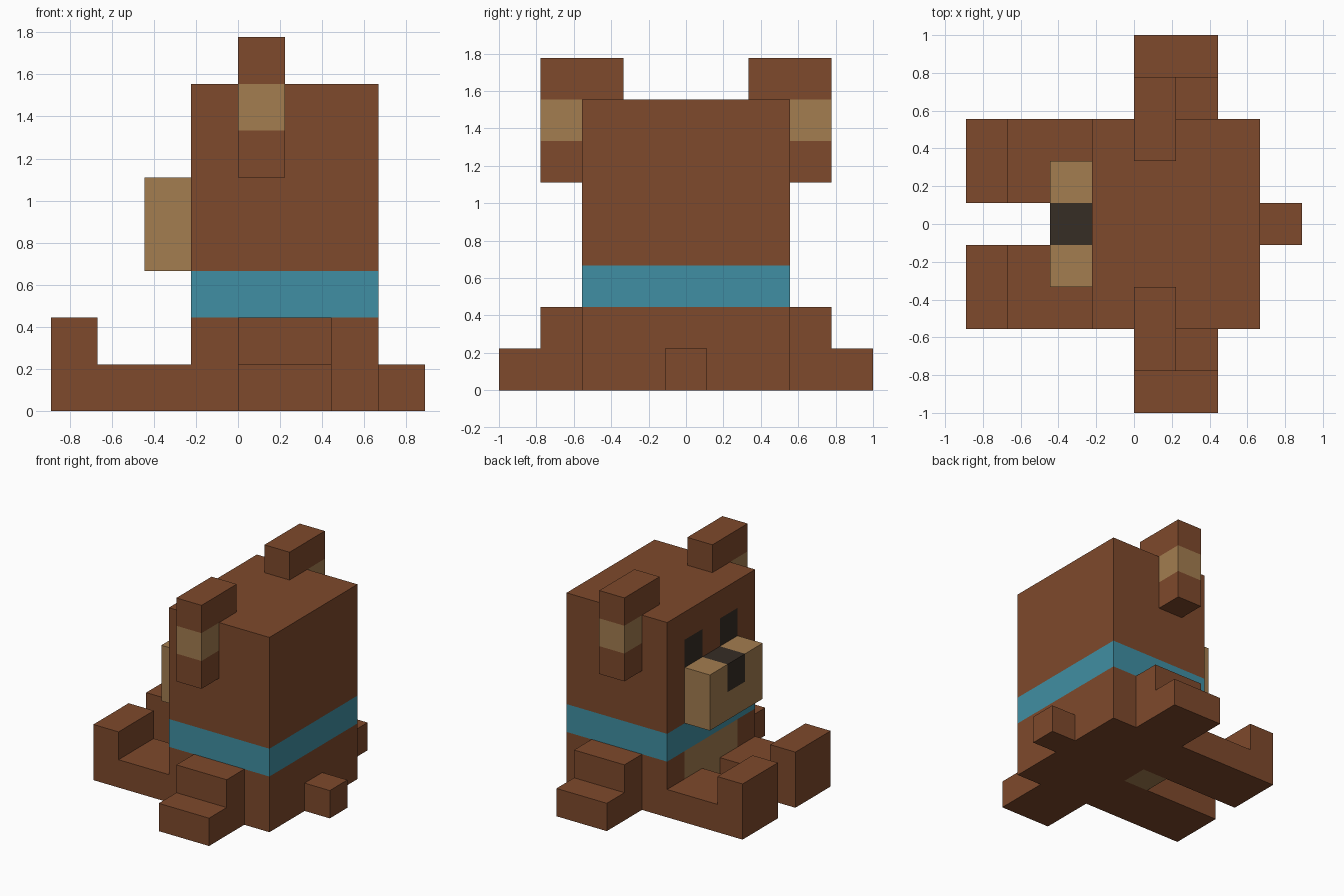
import bpy, bmesh
from mathutils import Vector

cube = bpy.data.objects.get("Cube")
if cube:
    bpy.data.objects.remove(cube, do_unlink=True)

U = 2 / 9  # size of one block; all coordinates below are in blocks


def material(name, rgb):
    m = bpy.data.materials.new(name)
    m.use_nodes = True
    m.diffuse_color = (*rgb, 1)
    bsdf = m.node_tree.nodes["Principled BSDF"]
    bsdf.inputs["Base Color"].default_value = (*rgb, 1)
    bsdf.inputs["Roughness"].default_value = 0.9
    return m


BROWN, TAN, BLUE, DARK = range(4)
MATS = [material("brown fur", (0.209, 0.067, 0.025)),
        material("tan fur", (0.366, 0.205, 0.080)),
        material("blue band", (0.051, 0.275, 0.366)),
        material("dark features", (0.037, 0.026, 0.018))]


def block(name, lo, hi, cuts=(), grow=None, paint=lambda c: BROWN, side=1):
    """Box from lo to hi, sliced at (axis, value) cuts, with one face optionally
    pulled out, faces coloured by their centre, and flipped in y for side -1."""
    bm = bmesh.new()
    bmesh.ops.create_cube(bm, size=1)
    lo, hi = Vector(lo), Vector(hi)
    for v in bm.verts:
        v.co = (lo + hi) / 2 + v.co * (hi - lo)
    for axis, value in cuts:
        normal = Vector((0, 0, 0))
        normal["xyz".index(axis)] = 1
        bmesh.ops.bisect_plane(bm, geom=bm.verts[:] + bm.edges[:] + bm.faces[:],
                               dist=1e-5, plane_co=normal * value, plane_no=normal)
    if grow:
        point, move = Vector(grow[0]), Vector(grow[1])
        face = min(bm.faces, key=lambda f: (f.calc_center_median() - point).length)
        out = bmesh.ops.extrude_face_region(bm, geom=[face])["geom"]
        bmesh.ops.translate(bm, vec=move,
                            verts=[g for g in out if isinstance(g, bmesh.types.BMVert)])
    for f in bm.faces:
        f.material_index = paint(f.calc_center_median())
    for v in bm.verts:
        v.co = Vector((v.co.x, v.co.y * side, v.co.z)) * U
    bmesh.ops.recalc_face_normals(bm, faces=bm.faces[:])
    mesh = bpy.data.meshes.new(name)
    bm.to_mesh(mesh)
    bm.free()
    for m in MATS:
        mesh.materials.append(m)
    obj = bpy.data.objects.new(name, mesh)
    bpy.context.collection.objects.link(obj)
    return obj


# Body and head: waistband, tan belly and two eyes as cut faces
def paint_body(c):
    y = abs(c.y)
    on_face = c.x < -0.99
    if 2 < c.z < 3:
        return BLUE
    if on_face and 5 < c.z < 6 and 0.5 < y < 1.5:
        return DARK
    if on_face and c.z < 2 and y < (1.5 if c.z > 1 else 0.5):
        return TAN
    if c.z < 0.01 and c.x < 0 and y < 0.5:
        return TAN
    return BROWN


block("body", (-1, -2.5, 0), (3, 2.5, 7),
      cuts=[("x", 0)] + [("y", v) for v in (-1.5, -0.5, 0.5, 1.5)]
      + [("z", v) for v in (1, 2, 3, 5, 6)],
      paint=paint_body)

# Snout with the nose wrapping over its top and front
block("snout", (-2, -1.5, 3), (-1, 1.5, 5),
      cuts=[("y", -0.5), ("y", 0.5), ("z", 4)],
      paint=lambda c: DARK if abs(c.y) < 0.5 and c.z > 4 else TAN)

# Tail
block("tail", (3, -0.5, 0), (4, 0.5, 1))

# Paired limbs and ears
for label, s in (("left", -1), ("right", 1)):
    # Leg lying forward, foot turned up
    block(label + "_leg", (-4, 0.5, 0), (-1, 2.5, 1), cuts=[("x", -3)],
          grow=((-3.5, 1.5, 1), (0, 0, 1)), side=s)
    # Stepped arm
    block(label + "_arm", (0, 2.5, 0), (2, 4.5, 1), cuts=[("y", 3.5)],
          grow=((1, 3, 1), (0, 0, 1)), side=s)
    # Drooping ear with a tan band, folded over the top of the head
    block(label + "_ear", (0, 2.5, 5), (1, 3.5, 8), cuts=[("z", 6), ("z", 7)],
          grow=((0.5, 2.5, 7.5), (0, -1, 0)),
          paint=lambda c: TAN if 6 < c.z < 6.99 else BROWN, side=s)
